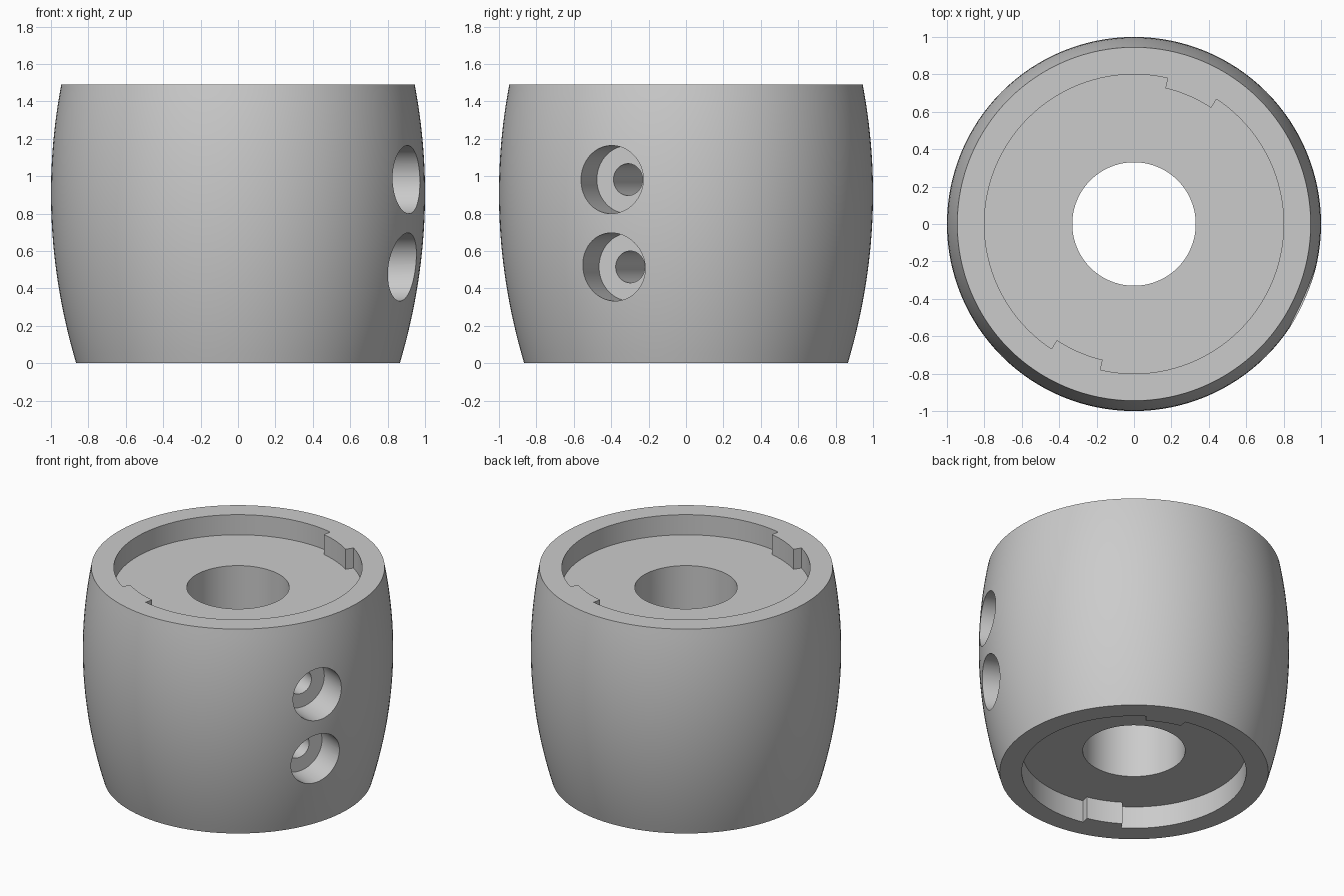
import bpy, bmesh, math
from mathutils import Matrix

if "Cube" in bpy.data.objects:
    bpy.data.objects.remove(bpy.data.objects["Cube"])

HEIGHT = 1.49
SIDES = 128
HOLE_ANGLE = math.radians(-23.7)

grey = bpy.data.materials.new("plain grey")
grey.use_nodes = True
grey.diffuse_color = (0.6, 0.6, 0.6, 1)
grey.node_tree.nodes["Principled BSDF"].inputs["Base Color"].default_value = (0.6, 0.6, 0.6, 1)


def make_object(name, bm):
    bmesh.ops.recalc_face_normals(bm, faces=bm.faces)
    mesh = bpy.data.meshes.new(name)
    bm.to_mesh(mesh)
    bm.free()
    mesh.materials.append(grey)
    obj = bpy.data.objects.new(name, mesh)
    bpy.context.collection.objects.link(obj)
    return obj


def stack_rings(name, rings):
    """Closed solid from a list of equally sized point rings."""
    bm = bmesh.new()
    loops = [[bm.verts.new(p) for p in ring] for ring in rings]
    for low, high in zip(loops, loops[1:]):
        n = len(low)
        for i in range(n):
            j = (i + 1) % n
            bm.faces.new((low[i], low[j], high[j], high[i]))
    bm.faces.new(loops[0][::-1])
    bm.faces.new(loops[-1])
    return make_object(name, bm)


def circle(radius, z):
    steps = [math.tau * i / SIDES for i in range(SIDES)]
    return [(radius * math.cos(a), radius * math.sin(a), z) for a in steps]


def lugged_circle(radius, lug_radius, z):
    """Circle that steps inward at two opposite lugs."""
    start, end = math.radians(56.5), math.radians(77)
    points = []
    for half in (0, math.pi):
        for r, a0, a1, n in ((lug_radius, start, end, 8), (radius, end, start + math.pi, 56)):
            for i in range(n + 1):
                a = half + a0 + (a1 - a0) * i / n
                points.append((r * math.cos(a), r * math.sin(a), z))
    return points


def radial_cylinder(name, radius, inner, outer, z):
    """Cylinder lying along the hole direction between two distances from the axis."""
    bm = bmesh.new()
    place = (Matrix.Translation((0, 0, z)) @ Matrix.Rotation(HOLE_ANGLE, 4, "Z")
             @ Matrix.Translation(((inner + outer) / 2, 0, 0)) @ Matrix.Rotation(math.pi / 2, 4, "Y"))
    bmesh.ops.create_cone(bm, cap_ends=True, segments=64, radius1=radius, radius2=radius,
                          depth=outer - inner, matrix=place)
    return make_object(name, bm)


# Barrel-shaped body
RINGS = 28
levels = [HEIGHT * i / RINGS for i in range(RINGS + 1)]
body = stack_rings("barrel_body", [circle(1 - (z - 0.909) ** 2 / 6.13, z) for z in levels])

# Centre bore and the two lugged end recesses
cutters = [
    stack_rings("bore_cutter", [circle(0.33, -0.2), circle(0.33, HEIGHT + 0.2)]),
    stack_rings("top_recess_cutter", [lugged_circle(0.8, 0.745, z) for z in (HEIGHT - 0.143, HEIGHT + 0.1)]),
    stack_rings("bottom_recess_cutter", [lugged_circle(0.723, 0.668, z) for z in (-0.1, 0.158)]),
]

# Two counterbored screw holes reaching the centre bore
for z, floor in ((0.982, 0.771), (0.515, 0.742)):
    cutters.append(radial_cylinder("counterbore_cutter", 0.182, floor, 1.2, z))
    cutters.append(radial_cylinder("screw_hole_cutter", 0.085, 0.2, 1.1, z))

bpy.ops.object.select_all(action="DESELECT")
bpy.context.view_layer.objects.active = body
body.select_set(True)
for cutter in cutters:
    cutter.hide_render = True
    cut = body.modifiers.new(cutter.name, "BOOLEAN")
    cut.operation = "DIFFERENCE"
    cut.solver = "EXACT"
    cut.object = cutter
    bpy.ops.object.modifier_apply(modifier=cut.name)
    bpy.data.objects.remove(cutter)

bpy.ops.object.shade_smooth_by_angle(angle=math.radians(30))
